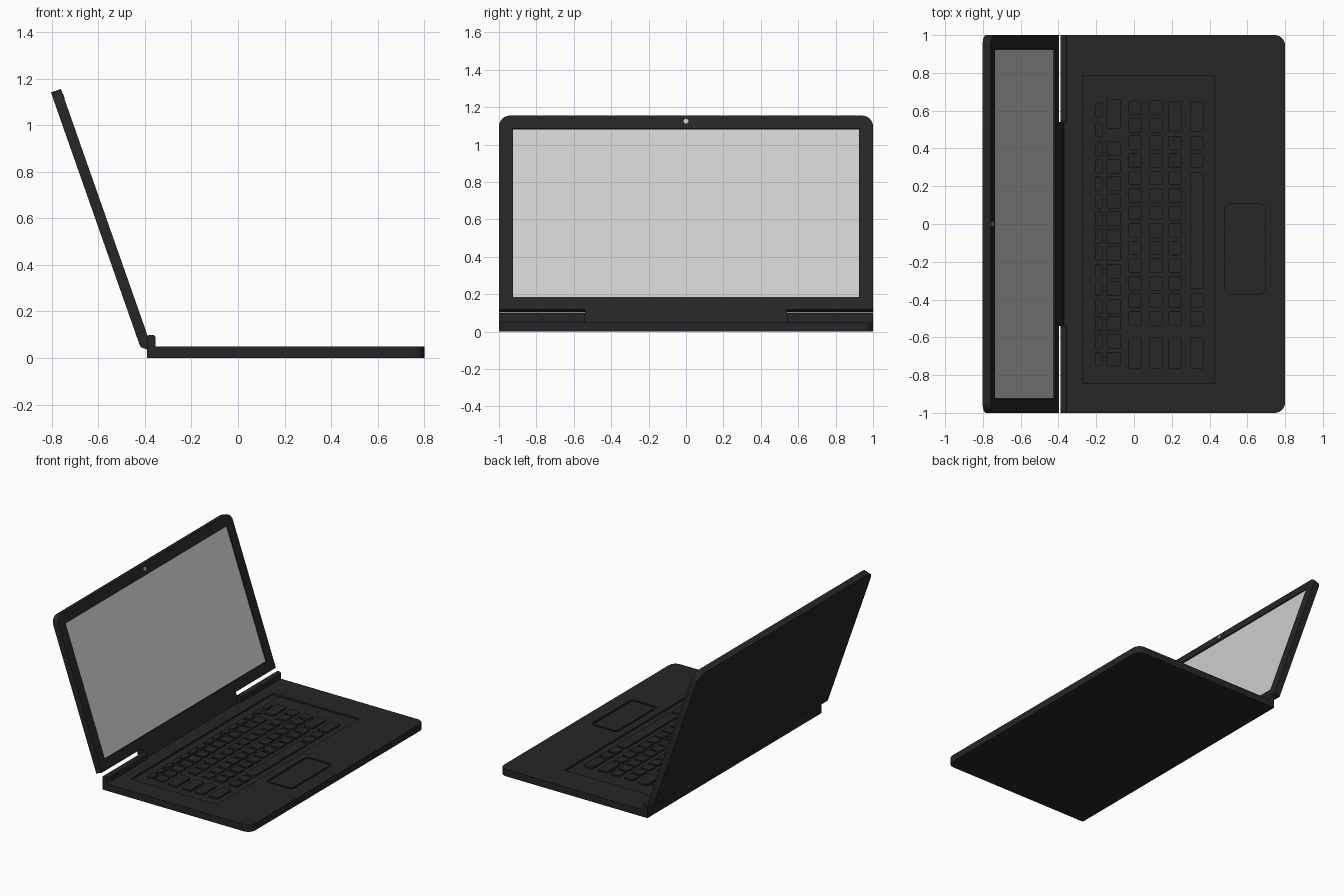
import bpy, bmesh, math
from mathutils import Matrix, Vector

if "Cube" in bpy.data.objects:
    bpy.data.objects.remove(bpy.data.objects["Cube"])


def material(name, rgb):
    m = bpy.data.materials.new(name)
    m.diffuse_color = (*rgb, 1)
    m.use_nodes = True
    m.node_tree.nodes["Principled BSDF"].inputs["Base Color"].default_value = m.diffuse_color
    return m


BODY = material("charcoal plastic", (0.019, 0.019, 0.019))
GLASS = material("light grey screen", (0.62, 0.62, 0.62))


def rounded(pts, segs=6):
    """Counter-clockwise outline from (x, y, corner radius) points."""
    out = []
    for i, (x, y, r) in enumerate(pts):
        p = Vector((x, y))
        if r == 0:
            out.append(p)
            continue
        a = (Vector(pts[i - 1][:2]) - p).normalized()
        b = (Vector(pts[(i + 1) % len(pts)][:2]) - p).normalized()
        c = p + (a + b) * r
        for k in range(segs + 1):
            t = k / segs * math.pi / 2
            out.append(c - b * r * math.cos(t) - a * r * math.sin(t))
    return out


def rect(x0, x1, y0, y1, r=0.0):
    return [(x0, y0, r), (x1, y0, r), (x1, y1, r), (x0, y1, r)]


def prism(name, pts, h0, h1, mat=BODY, matrix=Matrix(), segs=6):
    """Extrude an outline from h0 to h1, then place it with a matrix."""
    bm = bmesh.new()
    ring = rounded(pts, segs)
    low = bm.faces.new([bm.verts.new((p.x, p.y, h0)) for p in ring])
    new = bmesh.ops.extrude_face_region(bm, geom=[low])["geom"]
    for v in new:
        if isinstance(v, bmesh.types.BMVert):
            v.co.z = h1
    bmesh.ops.recalc_face_normals(bm, faces=bm.faces)
    bm.transform(matrix)
    me = bpy.data.meshes.new(name)
    bm.to_mesh(me)
    bm.free()
    me.materials.append(mat)
    ob = bpy.data.objects.new(name, me)
    bpy.context.collection.objects.link(ob)
    return ob


def cut(ob, cutter):
    """Subtract the cutter from the object and discard the cutter."""
    mod = ob.modifiers.new("recess", 'BOOLEAN')
    mod.operation = 'DIFFERENCE'
    mod.solver = 'EXACT'
    mod.object = cutter
    bpy.context.view_layer.objects.active = ob
    bpy.ops.object.modifier_apply(modifier=mod.name)
    bpy.data.objects.remove(cutter)


# Base with a sunken keyboard bed and touchpad groove
TOP = 0.05
base = prism("base", [(-0.39, -1, 0), (0.8, -1, 0.055), (0.8, 1, 0.055), (-0.39, 1, 0)], 0, TOP)
cut(base, prism("bed_cutter", rect(-0.27, 0.425, -0.845, 0.785), TOP - 0.012, 0.1))
cut(base, prism("pad_cutter", rect(0.48, 0.695, -0.37, 0.105, 0.03), TOP - 0.008, 0.1))
prism("touchpad", rect(0.494, 0.681, -0.356, 0.091, 0.022), 0.03, TOP - 0.001)

# Keys: every row is a list of (y start, y end), from the +y end down
P = 0.0928


def run(top, n, size=0.076):
    return [(top - i * P - size, top - i * P) for i in range(n)]


WIDE_END = (-0.765, -0.60)
WIDE_START = (0.49, 0.65)
rows = [
    (-0.206, -0.166, [(0.565, 0.637), (0.463, 0.535)] + run(0.437, 13)),
    (-0.148, -0.070, [(0.505, 0.662)] + run(0.437, 13)),
    (-0.032, 0.042, run(0.653, 13) + [WIDE_END]),
    (0.079, 0.153, run(0.653, 13) + [WIDE_END]),
    (0.180, 0.254, [WIDE_START] + run(0.467, 11) + [WIDE_END]),
    (0.296, 0.370, [WIDE_START] + run(0.467, 2) + [(-0.345, 0.273)] + run(-0.368, 2) + [WIDE_END]),
]
for r, (x0, x1, keys) in enumerate(rows):
    for k, (y0, y1) in enumerate(keys):
        prism(f"key_{r + 1}_{k + 1}", rect(x0, x1, y0, y1, 0.012), 0.03, TOP, segs=3)

# Raised ledges on the base and the central hinge (profiles in x-z, run along y)
ALONG_Y = Matrix(((1, 0, 0, 0), (0, 0, 1, 0), (0, 1, 0, 0), (0, 0, 0, 1)))
ledge = [(-0.39, 0.03, 0), (-0.355, 0.03, 0), (-0.355, 0.1, 0.012), (-0.39, 0.1, 0.012)]
for side, y0, y1 in (("left", -1, -0.54), ("right", 0.54, 1)):
    prism("hinge_ledge_" + side, ledge, y0, y1, matrix=ALONG_Y)
hinge = [(-0.425, 0.063, 0), (-0.418, 0.047, 0), (-0.391, 0.037, 0), (-0.368, 0.04, 0),
         (-0.389, 0.099, 0)]
prism("hinge", hinge, -0.54, 0.54, matrix=ALONG_Y)

# Lid drawn flat (width, height), then leaned back
A = math.radians(19.35)
S, C = math.sin(A), math.cos(A)
LEAN = Matrix(((0, -S, C, -0.423), (1, 0, 0, 0), (0, C, S, 0.058), (0, 0, 0, 1)))
T = 0.0455
lid = prism("lid", [(-0.54, 0, 0), (0.54, 0, 0), (0.54, 0.048, 0), (1, 0.048, 0),
                    (1, 1.147, 0.06), (-1, 1.147, 0.06), (-1, 0.048, 0), (-0.54, 0.048, 0)],
            0, T, matrix=LEAN)
cut(lid, prism("screen_cutter", rect(-0.927, 0.927, 0.119, 1.073), T - 0.01, T + 0.05, matrix=LEAN))
prism("screen", rect(-0.925, 0.925, 0.121, 1.071), T - 0.012, T - 0.006, GLASS, LEAN)

# Webcam
dot = [(0.014 * math.cos(i * math.pi / 3), 1.114 + 0.014 * math.sin(i * math.pi / 3), 0) for i in range(6)]
prism("webcam", dot, T - 0.004, T + 0.002, GLASS, LEAN)

# Smooth only the rounded corners
for ob in bpy.context.collection.objects:
    ob.select_set(True)
bpy.context.view_layer.objects.active = base
bpy.ops.object.shade_smooth_by_angle(angle=math.radians(30))
